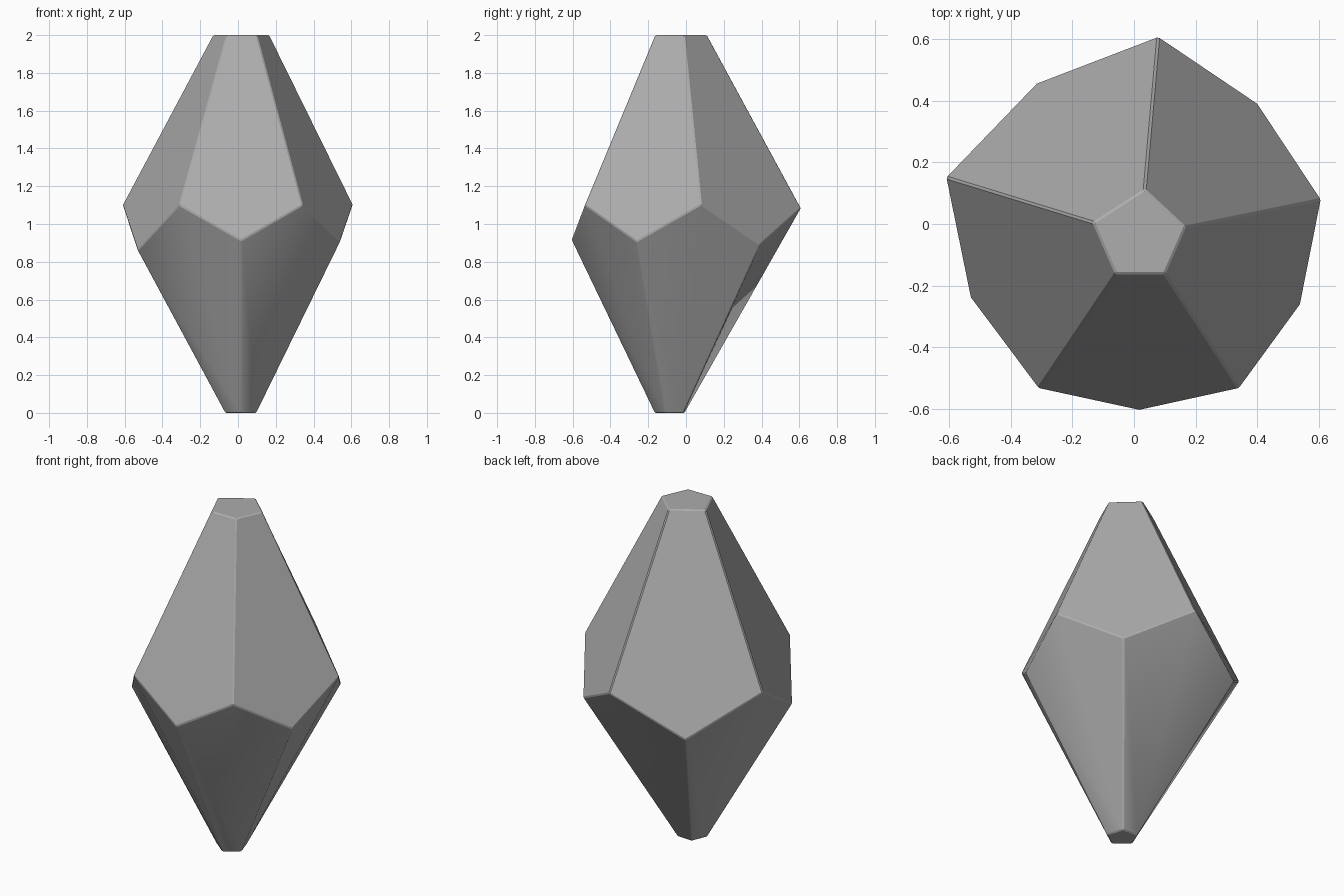
import bpy
import bmesh

cube = bpy.data.objects.get("Cube")
if cube:
    bpy.data.objects.remove(cube)

# Five-point rings of the slightly irregular gem, counter-clockwise from the front
CAP = [(-0.06, -0.162), (0.10, -0.162), (0.167, -0.01), (0.035, 0.113), (-0.133, 0.005)]
UPPER = [(-0.311, -0.535, 1.1), (0.342, -0.535, 1.1), (0.609, 0.08, 1.103),
         (0.079, 0.61, 1.085), (-0.612, 0.152, 1.1)]
LOWER = [(0.017, -0.606, 0.913), (0.541, -0.262, 0.908), (0.402, 0.392, 0.89),
         (-0.317, 0.458, 0.856), (-0.532, -0.239, 0.863)]
BASE = [(0.015, -0.168), (0.098, -0.11), (0.066, -0.014), (-0.03, -0.008), (-0.069, -0.10)]

bm = bmesh.new()


def ring(points, *height):
    return [bm.verts.new((*p, *height)) for p in points]


cap, upper, lower, base = ring(CAP, 2), ring(UPPER), ring(LOWER), ring(BASE, 0)

# Kite-shaped facets, with the pointed ends cut flat
for i in range(5):
    j = (i + 1) % 5
    bm.faces.new((cap[i], upper[i], lower[i], upper[j], cap[j]))
    bm.faces.new((base[i], base[j], lower[j], upper[j], lower[i]))
bm.faces.new(cap)
bm.faces.new(base[::-1])
bmesh.ops.recalc_face_normals(bm, faces=bm.faces)

# Fine worn edges between the facets
bmesh.ops.bevel(bm, geom=bm.edges[:], offset=0.006, offset_type="OFFSET",
                segments=1, profile=0.5, affect="EDGES", clamp_overlap=True)

# Lower ribs blend softly except at the back left; every other edge stays crisp
for face in bm.faces:
    face.smooth = True
for edge in bm.edges:
    middle = (edge.verts[0].co + edge.verts[1].co) / 2
    rib = edge.calc_length() > 0.6 and middle.z < 0.7
    back_left = middle.x > 0 and middle.y > 0
    edge.smooth = rib and not back_left

mesh = bpy.data.meshes.new("crystal")
bm.to_mesh(mesh)
bm.free()
crystal = bpy.data.objects.new("crystal", mesh)
bpy.context.collection.objects.link(crystal)

# Grey stone
grey = bpy.data.materials.new("grey stone")
grey.use_nodes = True
color = (0.418, 0.418, 0.418, 1)
grey.diffuse_color = color
grey.node_tree.nodes["Principled BSDF"].inputs["Base Color"].default_value = color
mesh.materials.append(grey)
